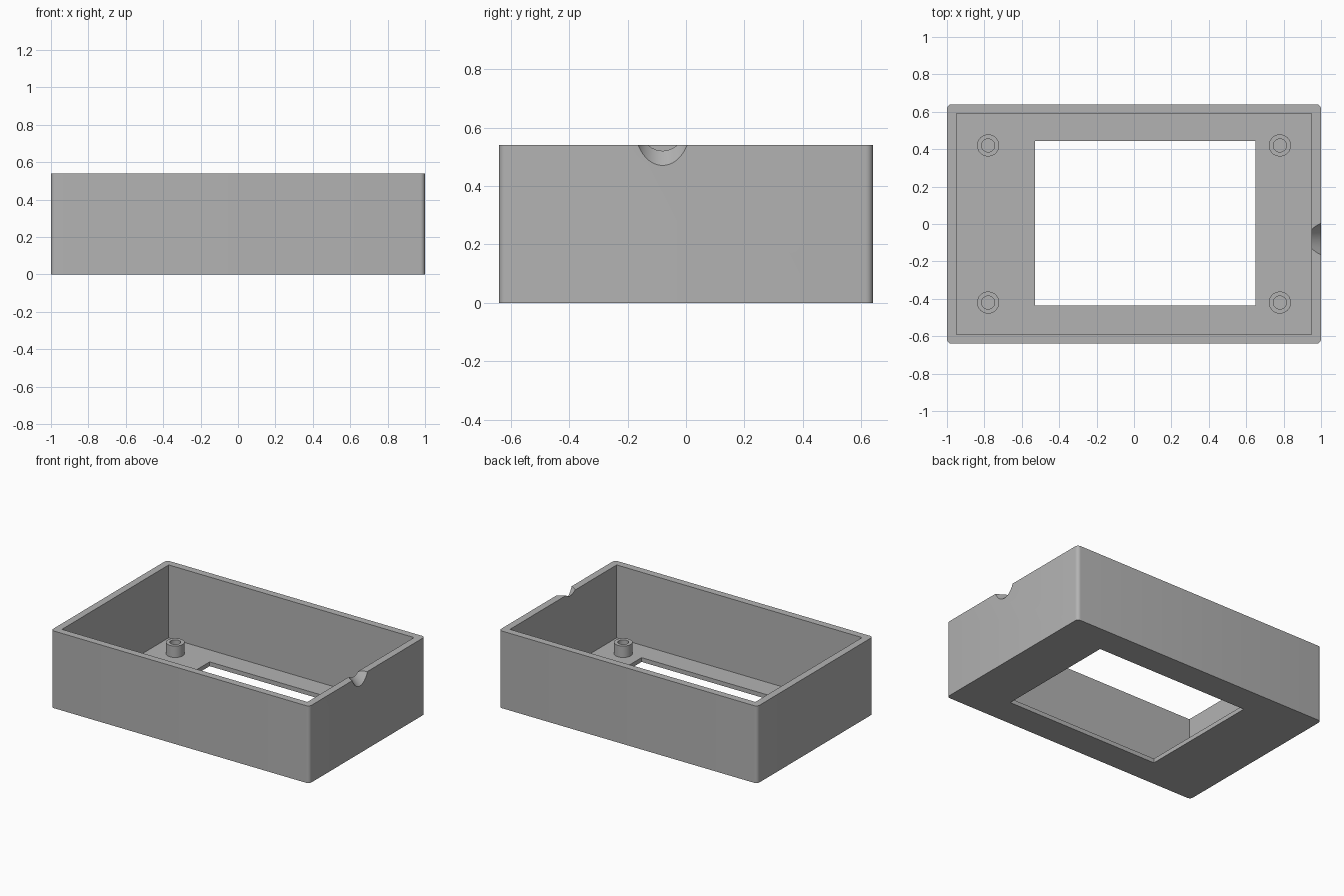
import bpy
import math
from mathutils import Vector

cube = bpy.data.objects.get("Cube")
if cube:
    bpy.data.objects.remove(cube, do_unlink=True)

LENGTH, WIDTH, HEIGHT = 2.0, 1.28, 0.54
WALL, FLOOR = 0.05, 0.03

grey = bpy.data.materials.new("plain grey")
grey.use_nodes = True
colour = (0.45, 0.45, 0.45, 1)
grey.diffuse_color = colour
grey.node_tree.nodes["Principled BSDF"].inputs["Base Color"].default_value = colour


def box(name, size, centre):
    bpy.ops.mesh.primitive_cube_add(size=1, location=centre)
    ob = bpy.context.object
    ob.name = name
    ob.scale = size
    bpy.ops.object.transform_apply(location=False, rotation=False, scale=True)
    ob.data.materials.append(grey)
    return ob


def cylinder(name, radius, depth, centre, tilt=0):
    bpy.ops.mesh.primitive_cylinder_add(vertices=48, radius=radius, depth=depth,
                                        location=centre, rotation=(0, tilt, 0))
    ob = bpy.context.object
    ob.name = name
    ob.data.materials.append(grey)
    return ob


def apply(ob, modifier):
    bpy.context.view_layer.objects.active = ob
    bpy.ops.object.modifier_apply(modifier=modifier.name)


def cut(ob, cutter):
    mod = ob.modifiers.new("cut", 'BOOLEAN')
    mod.operation = 'DIFFERENCE'
    mod.solver = 'EXACT'
    mod.object = cutter
    apply(ob, mod)
    bpy.data.objects.remove(cutter, do_unlink=True)


def smooth(ob):
    bpy.ops.object.select_all(action='DESELECT')
    ob.select_set(True)
    bpy.context.view_layer.objects.active = ob
    bpy.ops.object.shade_smooth_by_angle(angle=math.radians(30))


# Outer shell with rounded upright corners
case = box("case", (LENGTH, WIDTH, HEIGHT), (0, 0, HEIGHT / 2))
weights = case.data.attributes.new("bevel_weight_edge", 'FLOAT', 'EDGE')
for edge in case.data.edges:
    a, b = (case.data.vertices[i].co for i in edge.vertices)
    weights.data[edge.index].value = float(abs(a.z - b.z) > 0.1)
bevel = case.modifiers.new("round corners", 'BEVEL')
bevel.limit_method = 'WEIGHT'
bevel.width = 0.025
bevel.segments = 6
apply(case, bevel)

# Open cavity and floor window
cut(case, box("cavity", (LENGTH - 2 * WALL, WIDTH - 2 * WALL, HEIGHT),
              (0, 0, FLOOR + HEIGHT / 2)))
cut(case, box("window", (1.18, 0.88, 0.4), (0.06, 0.003, 0)))

# Slanted cable notch in the rim of the left wall
cut(case, cylinder("notch", 0.096, 0.6, (1, -0.08, 0.606), math.radians(135)))
smooth(case)

# Hollow screw posts in the four corners
POST = 0.08
for side, sx in (("left", 1), ("right", -1)):
    for end, sy in (("front", -1), ("back", 1)):
        centre = Vector((0.78 * sx, 0.42 * sy, FLOOR + POST / 2))
        post = cylinder(f"{end}_{side}_post", 0.059, POST, centre)
        cut(post, cylinder("screw_hole", 0.035, 2 * POST, centre))
        smooth(post)
